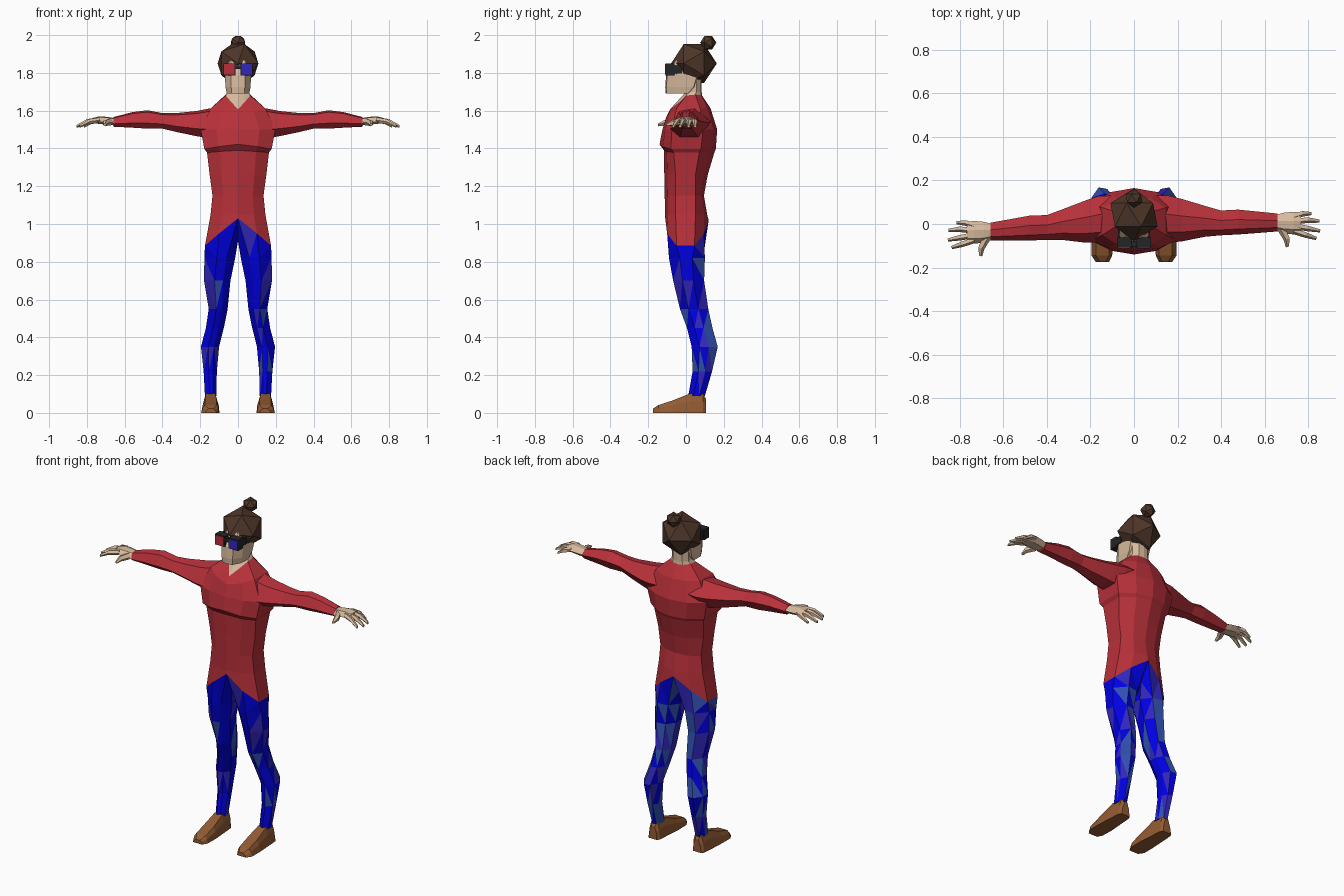
import bpy, bmesh, math, random
from mathutils import Vector

if "Cube" in bpy.data.objects:
    bpy.data.objects.remove(bpy.data.objects["Cube"])

random.seed(7)


def mat(name, r, g, b):
    m = bpy.data.materials.new(name)
    m.diffuse_color = (r, g, b, 1)
    m.use_nodes = True
    m.node_tree.nodes["Principled BSDF"].inputs["Base Color"].default_value = m.diffuse_color
    return m


RED = mat("shirt red", 0.48, 0.03, 0.042)
SKIN = mat("skin", 0.68, 0.49, 0.335)
HAIR = mat("hair brown", 0.075, 0.036, 0.021)
SHOE = mat("shoe brown", 0.29, 0.105, 0.033)
BLUE = mat("bright blue", 0.0, 0.0, 0.75)
INDIGO = mat("indigo", 0.032, 0.02, 0.50)
STEEL = mat("steel blue", 0.03, 0.08, 0.43)
BLACK = mat("frame black", 0.017, 0.018, 0.02)


def finish(name, bm, mats, rule=None):
    bmesh.ops.recalc_face_normals(bm, faces=bm.faces)
    bm.normal_update()
    if rule:
        for f in bm.faces:
            f.material_index = rule(f)
    me = bpy.data.meshes.new(name)
    bm.to_mesh(me)
    bm.free()
    for m in mats:
        me.materials.append(m)
    ob = bpy.data.objects.new(name, me)
    bpy.context.collection.objects.link(ob)
    return ob


def loft(bm, rings, cap_start=True, cap_end=True):
    """Skin closed rings that all have the same number of points."""
    vs = [[bm.verts.new(p) for p in r] for r in rings]
    n = len(vs[0])
    for a, b in zip(vs, vs[1:]):
        for i in range(n):
            j = (i + 1) % n
            bm.faces.new((a[i], a[j], b[j], b[i]))
    if cap_start:
        bm.faces.new(vs[0])
    if cap_end:
        bm.faces.new(vs[-1])


def both(half):
    """Complete a half ring (front centre to back centre) across x = 0."""
    return half + [(-x, y, z) for x, y, z in reversed(half[1:-1])]


def body_ring(z, w, yf, yb, sf=-0.055, sb=0.05, zf=None):
    zf = z if zf is None else zf
    return both([(0, yf, zf), (w * .58, yf * .72 + sf * .28, (z + zf) / 2), (w, sf, z),
                 (w, sb, z), (w * .55, yb * .75 + sb * .25, z), (0, yb, z)])


def box(bm, x0, x1, y0, y1, z0, z1):
    loft(bm, [[(x0, y0, z), (x1, y0, z), (x1, y1, z), (x0, y1, z)] for z in (z0, z1)])


# Shirt: collar, shoulders, chest, waist and pointed hem
collar = [(0, -.085, 1.607), (.035, -.035, 1.645), (.065, 0, 1.68),
          (.065, .05, 1.685), (.035, .08, 1.682), (0, .085, 1.68)]
hem = [(0, -.11, 1.03), (.1, -.1, .95), (.175, -.05, .885),
       (.175, .045, .885), (.1, .095, .95), (0, .12, 1.02)]
bm = bmesh.new()
loft(bm, [both(collar),
          body_ring(1.612, .145, -.105, .13, -.05, .075, 1.565),
          body_ring(1.50, .198, -.125, .165, -.075, .09),
          body_ring(1.397, .178, -.14, .158, -.08, .08, 1.422),
          body_ring(1.378, .164, -.117, .15, -.065, .07, 1.39),
          body_ring(1.26, .15, -.115, .115),
          body_ring(1.15, .135, -.113, .095),
          body_ring(1.05, .145, -.11, .112),
          both(hem)], cap_start=False, cap_end=False)
finish("shirt", bm, [RED])

# Neck rising out of the collar
bm = bmesh.new()
neck = [[(x * .85, y * .8 + .015 if y > -.03 else 0, z) for x, y, _ in both(collar)]
        for z in (1.7, 1.8)]
loft(bm, [both(collar)] + neck, cap_start=False)
finish("neck", bm, [SKIN])

# Face with a flat jaw
bm = bmesh.new()
face = []
for z, w, yf, yb in ((1.69, .06, -.108, .03), (1.725, .066, -.11, .06),
                     (1.79, .07, -.105, .08), (1.865, .066, -.06, .08)):
    face.append(both([(0, yf, z), (w * .55, yf + .006, z), (w, yf + .055, z),
                      (w, yb - .02, z), (0, yb, z)]))
loft(bm, face)
finish("face", bm, [SKIN])

# Hair and bun
for name, r, loc in (("hair", .121, (0, .042, 1.85)), ("hair_bun", .043, (0, .118, 1.96))):
    bm = bmesh.new()
    bmesh.ops.create_icosphere(bm, subdivisions=1, radius=r)
    for v in bm.verts:
        x, y, z = v.co
        v.co = Vector((x, -z, y)) + Vector(loc)
    finish(name, bm, [HAIR])

# Glasses: two frame blocks, bridge, temples and two coloured lenses
bm = bmesh.new()
for s in (-1, 1):
    a, b = sorted((s * .012, s * .077))
    box(bm, a, b, -.108, -.062, 1.787, 1.85)
    a, b = sorted((s * .066, s * .074))
    box(bm, a, b, -.062, -.02, 1.797, 1.84)
box(bm, -.015, .015, -.106, -.08, 1.82, 1.84)
finish("glasses_frame", bm, [BLACK])
for name, s, m in (("red_lens", -1, RED), ("blue_lens", 1, INDIGO)):
    bm = bmesh.new()
    a, b = sorted((s * .018, s * .074))
    box(bm, a, b, -.112, -.106, 1.791, 1.846)
    finish(name, bm, [m])


# Arms: six-sided sleeves; the left one is swept slightly forward
def sweep(s, x, y):
    return y - (.042 * min(1, max(0, (x - .15) / .5)) if s < 0 else 0)


def oval(s, x, y0, y1, z0, z1):
    return [(s * x, sweep(s, x, y0 + (y1 - y0) * fy), z0 + (z1 - z0) * fz)
            for fy, fz in ((0, .3), (.22, .9), (.6, 1), (1, .55), (.72, 0), (.25, 0))]


def tube(bm, s, pts):
    """Tapered finger through points (x, y, z, radius)."""
    d = Vector(pts[-1][:3]) - Vector(pts[0][:3])
    side = d.cross(Vector((0, 0, 1))).normalized()
    rings = []
    for x, y, z, r in pts:
        ring = []
        for k in range(5):
            a = k * math.tau / 5
            p = Vector((x, y, z)) + side * r * math.cos(a) + Vector((0, 0, r * math.sin(a)))
            ring.append((s * p.x, sweep(s, p.x, p.y), p.z))
        rings.append(ring)
    loft(bm, rings)


fingers = [((.735, .036), (.775, .048), (.815, .049)),
           ((.745, .014), (.80, .019), (.853, .014)),
           ((.745, -.01), (.80, -.02), (.855, -.031)),
           ((.735, -.032), (.79, -.05), (.838, -.066))]
for s, side in ((-1, "left"), (1, "right")):
    bm = bmesh.new()
    loft(bm, [oval(s, *r) for r in (
        (.10, -.085, .13, 1.45, 1.62), (.16, -.085, .13, 1.455, 1.61),
        (.22, -.08, .115, 1.465, 1.598), (.33, -.058, .082, 1.488, 1.587),
        (.40, -.052, .062, 1.505, 1.587), (.48, -.048, .066, 1.505, 1.602),
        (.56, -.042, .058, 1.51, 1.592), (.66, -.034, .048, 1.515, 1.566))])
    finish(side + "_sleeve", bm, [RED])

    # Hand: palm, four fingers and a thumb
    bm = bmesh.new()
    loft(bm, [oval(s, *r) for r in (
        (.65, -.03, .042, 1.522, 1.56), (.69, -.044, .052, 1.525, 1.567),
        (.735, -.048, .056, 1.53, 1.57), (.768, -.046, .052, 1.534, 1.562))])
    for f in fingers:
        tube(bm, s, [(*p, z, r) for p, z, r in zip(f, (1.55, 1.542, 1.517), (.015, .014, .008))])
    tube(bm, s, [(.68, -.025, 1.54, .02), (.703, -.07, 1.535, .016), (.705, -.105, 1.525, .008)])
    finish(side + "_hand", bm, [SKIN])

# Trousers: eight-sided legs cut into facets of three blues
OCT = ((.28, .06), (.6, 0), (1, .3), (1, .65), (.65, 1), (.25, .95), (0, .65), (0, .3))
LEG = ((.82, .015, .178, -.09, .10), (.70, .04, .18, -.068, .096), (.55, .055, .155, -.032, .118),
       (.45, .075, .17, .005, .14), (.35, .1, .196, .03, .168), (.22, .112, .182, .035, .138),
       (.09, .115, .175, .012, .1))


def blues(f):
    """Mostly bright blue behind, steel on the outer thigh, mixed in front."""
    c, n = f.calc_center_median(), f.normal
    if n.y > .25:
        weights = (10, 2, 0.5)
    elif n.x < -.7:
        weights = (5, 3, 1.5)
    elif n.x > .7:
        weights = (3, 3, 4)
    elif c.z > .5 and abs(c.x) > .1:
        weights = (2, 2, 6)
    else:
        weights = (3, 4, 4)
    return random.choices((0, 1, 2), weights)[0]


for s, side in ((-1, "left"), (1, "right")):
    bm = bmesh.new()
    top = [(s * x, y, z) for x, y, z in hem] + [(0, .06, .91), (0, -.06, .92)]
    rings = [top] + [[(s * (xi + (xo - xi) * fx), yf + (yb - yf) * fy, z) for fx, fy in OCT]
                     for z, xi, xo, yf, yb in LEG]
    loft(bm, rings, cap_start=False)
    bmesh.ops.triangulate(bm, faces=bm.faces, quad_method='SHORT_EDGE')
    finish(side + "_trouser_leg", bm, [BLUE, INDIGO, STEEL], blues)

    # Shoe: rings from heel to toe (y, inner x, outer x, height)
    bm = bmesh.new()
    loft(bm, [[(s * xi, y, 0), (s * xo, y, 0), (s * (xo - .008), y, h * .6),
               (s * (xo - .02), y, h), (s * (xi + .015), y, h), (s * (xi + .004), y, h * .6)]
              for y, xi, xo, h in ((.105, .12, .175, .075), (.09, .11, .185, .102),
                                   (.02, .105, .19, .102), (-.07, .098, .195, .066),
                                   (-.145, .1, .195, .042), (-.175, .115, .175, .022))])
    finish(side + "_shoe", bm, [SHOE])
